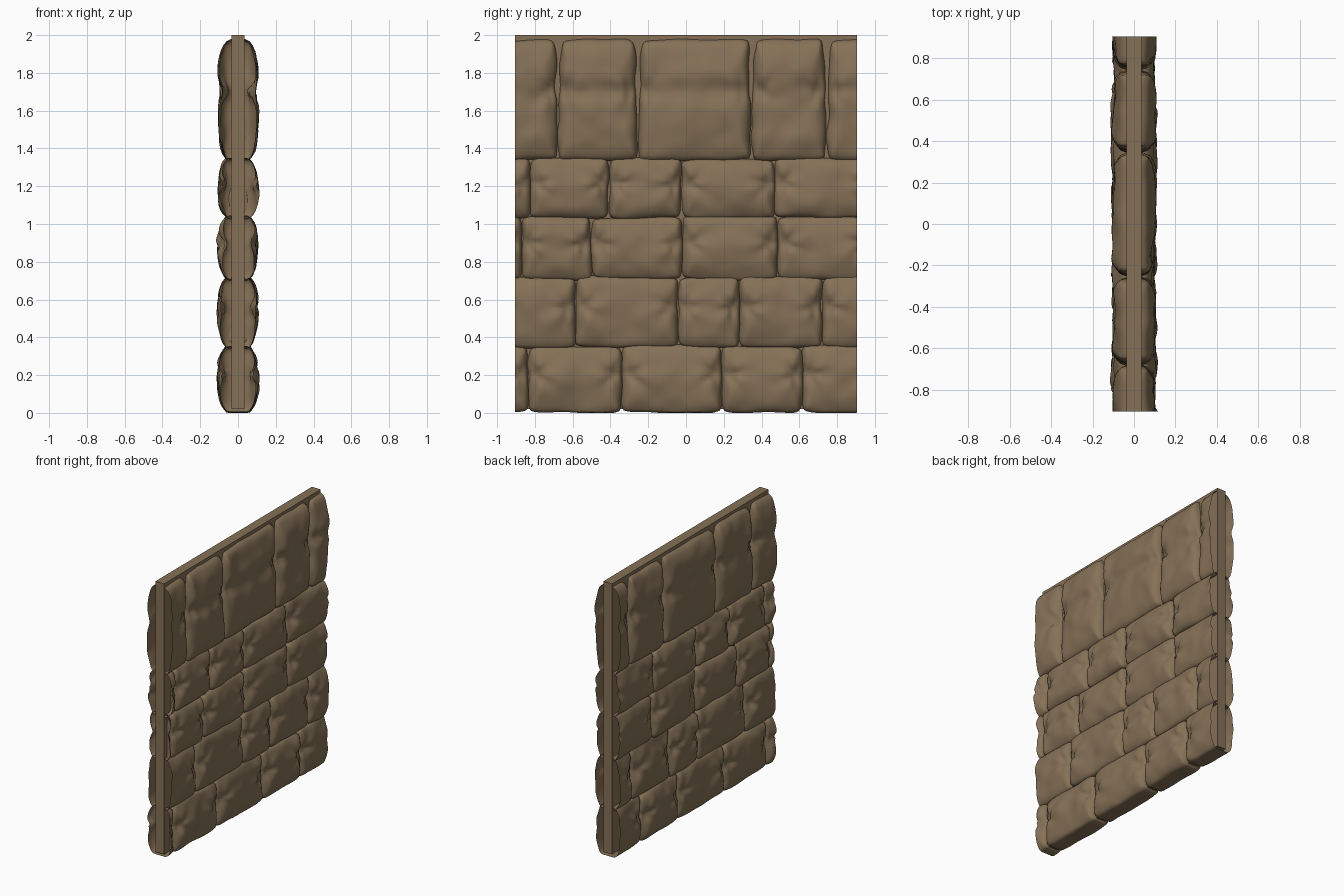
import bpy, bmesh, math, random
from mathutils import Vector, noise

random.seed(4)
if "Cube" in bpy.data.objects:
    bpy.data.objects.remove(bpy.data.objects["Cube"], do_unlink=True)

END = 0.905      # half length of the wall
DEPTH = 0.098    # half thickness of a stone
PINCH = 0.04     # distance of a pinch from the stone's end


def make_material(name, rgb):
    mat = bpy.data.materials.new(name)
    mat.use_nodes = True
    mat.diffuse_color = (*rgb, 1)
    bsdf = mat.node_tree.nodes["Principled BSDF"]
    bsdf.inputs["Base Color"].default_value = (*rgb, 1)
    bsdf.inputs["Roughness"].default_value = 0.9
    return mat


stone_mat = make_material("brown stone", (0.235, 0.165, 0.095))


def add_object(name, bm, smooth):
    mesh = bpy.data.meshes.new(name)
    bm.to_mesh(mesh)
    bm.free()
    mesh.materials.append(stone_mat)
    obj = bpy.data.objects.new(name, mesh)
    bpy.context.collection.objects.link(obj)
    if smooth:
        bpy.ops.object.select_all(action='DESELECT')
        obj.select_set(True)
        bpy.context.view_layer.objects.active = obj
        bpy.ops.object.shade_smooth_by_angle(angle=math.radians(60))
    return obj


def rounded(distance, radius, floor):
    """Quarter-round rise from the seam to the full stone thickness."""
    t = 1 - min(max(distance, 0) / radius, 1)
    return floor + (1 - floor) * math.sqrt(1 - t * t)


def wrinkle(dy, dz, phase):
    """Folds that radiate from a pinch point, with a dent in the middle."""
    r = math.hypot(dy, dz)
    angle = math.atan2(dz, dy)
    folds = 0.013 * math.sin(5 * angle + phase) * min(r / 0.05, 1) * math.exp(-r / 0.09)
    return folds - 0.032 * math.exp(-(r / 0.04) ** 2)


def add_stone(name, y0, y1, z0, z1, taper, waist, top_floor):
    """A pillow-shaped stone, left open where the wall ends cut it."""
    bm = bmesh.new()
    bmesh.ops.create_cube(bm, size=2)
    bmesh.ops.subdivide_edges(bm, edges=bm.edges[:], cuts=27, use_grid_fill=True)
    cy, cz = (y0 + y1) / 2, (z0 + z1) / 2
    hy, hz = (y1 - y0) / 2, (z1 - z0) / 2
    seed = Vector([random.uniform(-50, 50) for _ in range(3)])
    pinch_z = 0.15 * hz
    for vert in bm.verts:
        u, v, w = vert.co
        v *= 1.25 - 0.25 * v * v
        w *= 1.25 - 0.25 * w * w
        # Outline with small corners, a slight wobble and a narrower top
        y = v * (hy - 0.012 * abs(w) ** 10 - taper * (1 + w) / 2)
        z = w * (hz - 0.012 * abs(v) ** 10)
        y += 0.012 * v ** 4 * noise.noise(seed + Vector((0, v, z * 9)))
        z += 0.010 * w ** 4 * noise.noise(seed + Vector((5, y * 6, w)))
        # Thickness
        floor = top_floor if w > 0 else 0.48
        depth = DEPTH * min(rounded((1 - abs(v)) * hy, 0.085, 0.36),
                            rounded((1 - abs(w)) * hz, min(hz, 0.19), floor))
        side = math.copysign(1, u)
        spot = seed + Vector((side * 7, y * 4, z * 4))
        bump = 0.022 * noise.noise(spot) + 0.009 * noise.noise(spot * 2.7)
        bump -= waist * math.exp(-((z - pinch_z) / 0.05) ** 2)
        for end in (-1, 1):
            bump += wrinkle(y - end * (hy - PINCH), z - pinch_z, seed.x + side * end)
        x = u * (depth + bump * (1 - 0.8 * max(abs(v), abs(w)) ** 6))
        vert.co = (x, cy + y, max(cz + z, 0))
    for sign in (-1, 1):
        bmesh.ops.bisect_plane(bm, geom=bm.verts[:] + bm.edges[:] + bm.faces[:],
                               plane_co=(0, sign * END, 0), plane_no=(0, sign, 0),
                               clear_outer=True)
    add_object(name, bm, True)


# Flat slab in the middle of the wall
core = bmesh.new()
bmesh.ops.create_cube(core, size=1)
for vert in core.verts:
    vert.co = (vert.co.x * 0.07, vert.co.y * 2 * END, 1.01 + vert.co.z * 1.98)
add_object("wall_core", core, False)

# Courses: bottom, top, narrowing towards the top, waist depth, top thickness, seams
courses = [
    (0.0, 0.356, 0.0, 0.0, 0.48, (-1.3, -0.835, -0.34, 0.19, 0.615, 1.05)),
    (0.345, 0.719, 0.0, 0.0, 0.48, (-1.05, -0.585, -0.04, 0.285, 0.72, 1.2)),
    (0.705, 1.044, 0.0, 0.0, 0.48, (-1.3, -0.87, -0.50, -0.02, 0.485, 0.98)),
    (1.03, 1.346, 0.0, 0.0, 0.48, (-1.3, -0.825, -0.41, -0.025, 0.47, 1.0)),
    (1.335, 1.98, 0.014, 0.012, 0.36, (-1.1, -0.68, -0.255, 0.345, 0.745, 1.15)),
]
for row, (bottom, top, taper, waist, top_floor, seams) in enumerate(courses, 1):
    for n, (left, right) in enumerate(zip(seams, seams[1:]), 1):
        add_stone(f"stone_row_{row}_number_{n}", left, right, bottom,
                  top + random.uniform(-0.006, 0.006), taper, waist, top_floor)
